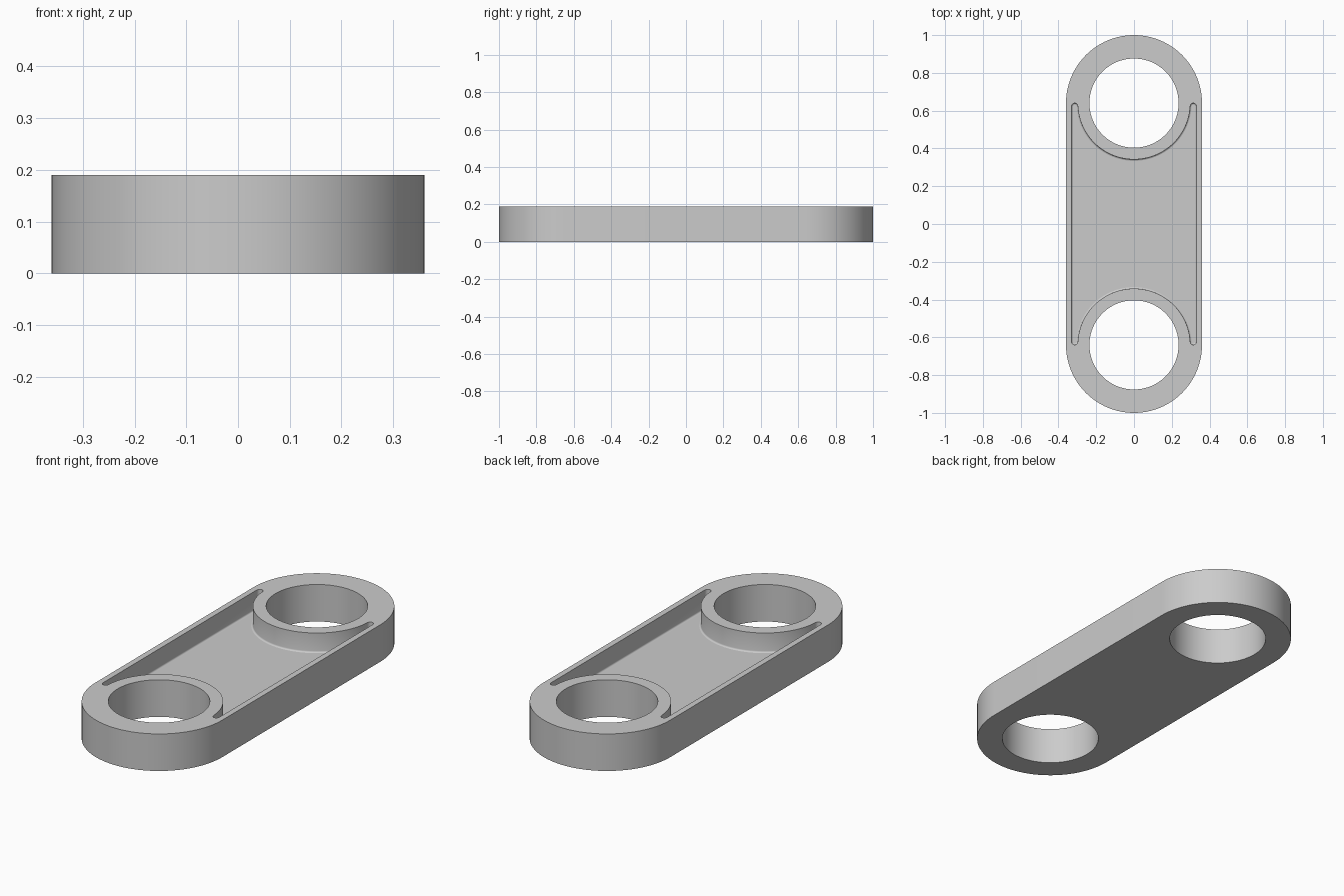
import bpy, bmesh
from math import pi, sin, cos, asin, radians

cube = bpy.data.objects.get("Cube")
if cube:
    bpy.data.objects.remove(cube, do_unlink=True)

HEIGHT, FLOOR = 0.19, 0.09
CENTRE, END_R, HOLE_R = 0.64, 0.36, 0.236      # end centres, outer and bore radii
RING_R, WALL_X, FILLET = 0.298, 0.33, 0.008    # pocket limits

grey = bpy.data.materials.new("plain_grey")
grey.use_nodes = True
grey.diffuse_color = (0.6, 0.6, 0.6, 1)
grey.node_tree.nodes["Principled BSDF"].inputs["Base Color"].default_value = (0.6, 0.6, 0.6, 1)


def arc(cx, cy, r, a0, a1, n):
    return [(cx + r * cos(a0 + (a1 - a0) * i / n), cy + r * sin(a0 + (a1 - a0) * i / n))
            for i in range(n + 1)]


def stadium():
    return arc(0, CENTRE, END_R, 0, pi, 48) + arc(0, -CENTRE, END_R, pi, 2 * pi, 48)


def pocket(inset):
    """Pocket outline: two ring arcs joined by straight sides with rounded tips."""
    ring, wall = RING_R + inset, WALL_X - inset
    tip = (wall - ring) / 2
    tip_x, tip_y = ring + tip, CENTRE - (WALL_X - RING_R) / 2
    start = asin((CENTRE - tip_y) / ring)
    half = arc(tip_x, tip_y, tip, 0, pi, 8)
    half += arc(0, CENTRE, ring, -start, start - pi, 48)
    half += arc(-tip_x, tip_y, tip, 0, pi, 8)
    return half + [(-x, -y) for x, y in half]


bm = bmesh.new()


def loop(points, z):
    verts = [bm.verts.new((x, y, z)) for x, y in points]
    for a, b in zip(verts, verts[1:] + verts[:1]):
        bm.edges.new((a, b))
    return verts


def bridge(lower, upper):
    n = len(lower)
    for i in range(n):
        j = (i + 1) % n
        bm.faces.new((lower[i], lower[j], upper[j], upper[i])).smooth = True


def cap(*loops):
    """Fill a flat region bounded by an outline and its openings."""
    edges = [bm.edges.get((a, b)) for vs in loops for a, b in zip(vs, vs[1:] + vs[:1])]
    made = bmesh.ops.triangle_fill(bm, edges=edges, use_beauty=True, normal=(0, 0, 1))
    for item in made["geom"]:
        if isinstance(item, bmesh.types.BMFace):
            item.smooth = False


# Outer wall and the two bores
outlines = [stadium()]
outlines += [arc(0, s * CENTRE, HOLE_R, 0, 2 * pi, 96)[:-1] for s in (1, -1)]
bottoms = [loop(o, 0) for o in outlines]
tops = [loop(o, HEIGHT) for o in outlines]
for low, high in zip(bottoms, tops):
    bridge(low, high)

# Pocket wall with a small fillet at the floor
rim = loop(pocket(0), HEIGHT)
upper = rim
for k in range(4):
    a = k * pi / 6
    lower = loop(pocket(FILLET * (1 - cos(a))), FLOOR + FILLET * (1 - sin(a)))
    bridge(lower, upper)
    upper = lower

# Flat faces
cap(*bottoms)
cap(*tops, rim)
cap(upper)

bmesh.ops.recalc_face_normals(bm, faces=bm.faces[:])
for e in bm.edges:
    e.smooth = e.calc_face_angle(pi) < radians(40)

mesh = bpy.data.meshes.new("link_plate")
bm.to_mesh(mesh)
bm.free()
mesh.materials.append(grey)
plate = bpy.data.objects.new("link_plate", mesh)
bpy.context.collection.objects.link(plate)
